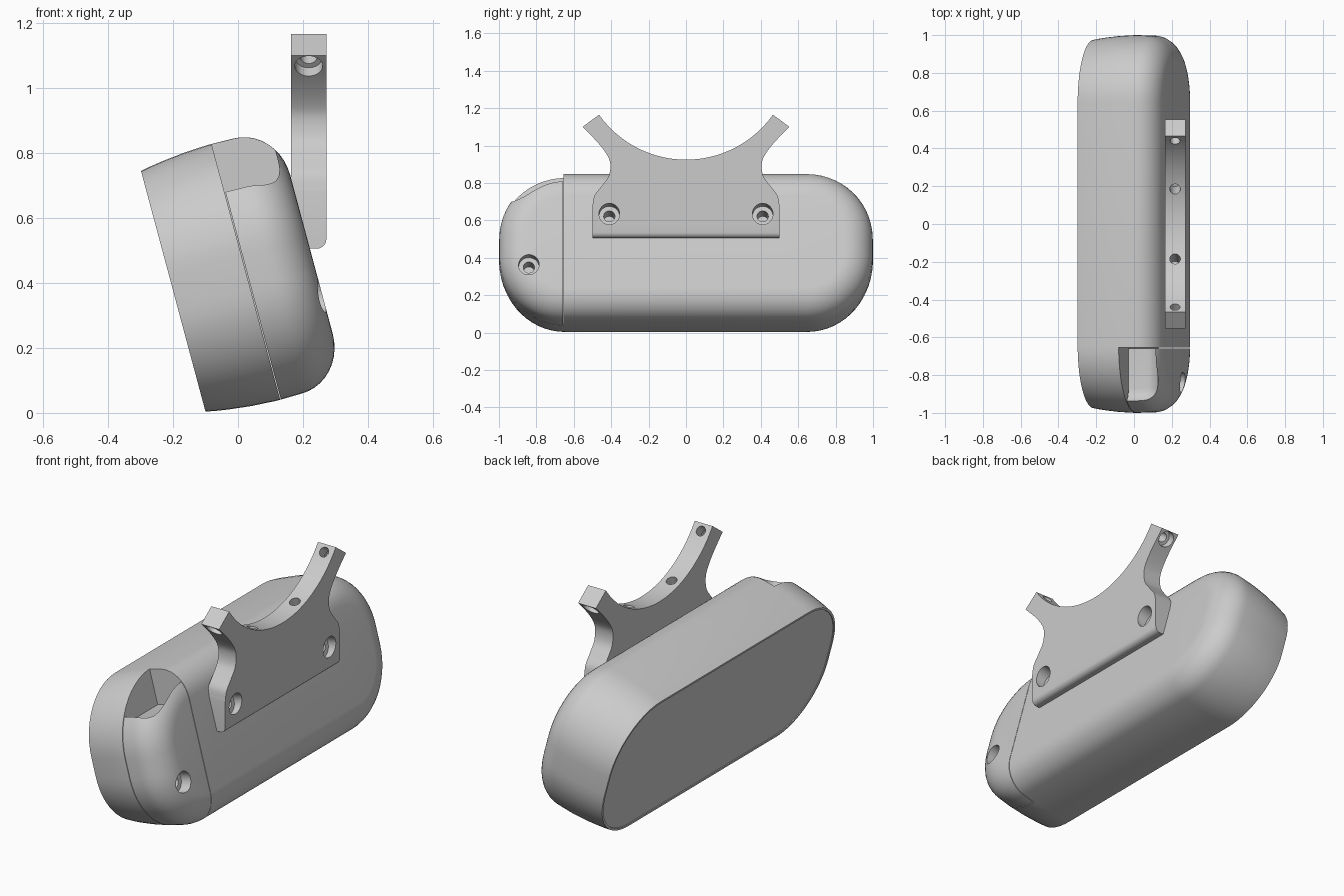
import bpy, bmesh
from math import sin, cos, pi, radians, sqrt
from mathutils import Matrix, Vector

cube = bpy.data.objects.get("Cube")
if cube:
    bpy.data.objects.remove(cube, do_unlink=True)

grey = bpy.data.materials.new("plain grey")
grey.use_nodes = True
COLOUR = (0.6, 0.6, 0.6, 1)
grey.diffuse_color = COLOUR
grey.node_tree.nodes["Principled BSDF"].inputs["Base Color"].default_value = COLOUR

# Housing frame: x = depth, y = length, z = height, leaning back 15 degrees
TILT = Matrix.Translation((-0.1, 0, 0.004)) @ Matrix.Rotation(radians(-15), 4, 'Y')
LEAN = (TILT.to_3x3() @ Vector((1, 0, 0))).normalized()


def make(name, bm, matrix=Matrix()):
    bmesh.ops.transform(bm, matrix=matrix, verts=bm.verts)
    bmesh.ops.recalc_face_normals(bm, faces=bm.faces)
    mesh = bpy.data.meshes.new(name)
    bm.to_mesh(mesh)
    bm.free()
    mesh.materials.append(grey)
    obj = bpy.data.objects.new(name, mesh)
    bpy.context.collection.objects.link(obj)
    return obj


def box(name, low, high, matrix, bevel=0):
    bm = bmesh.new()
    bmesh.ops.create_cube(bm, size=1)
    low, high = Vector(low), Vector(high)
    for v in bm.verts:
        v.co = (low + high) / 2 + v.co * (high - low)
    if bevel:
        bmesh.ops.bevel(bm, geom=bm.edges[:], offset=bevel, segments=6,
                        profile=0.5, affect='EDGES')
    return make(name, bm, matrix)


def rod(centre, axis, radius, depth):
    """Cylinder cutter reaching depth to both sides of centre."""
    bm = bmesh.new()
    bmesh.ops.create_cone(bm, cap_ends=True, segments=32, radius1=radius,
                          radius2=radius, depth=2 * depth)
    turn = Vector((0, 0, 1)).rotation_difference(Vector(axis)).to_matrix().to_4x4()
    return make("hole_cutter", bm, Matrix.Translation(centre) @ turn)


def combine(obj, cutter, operation='DIFFERENCE', keep=False):
    mod = obj.modifiers.new("cut", 'BOOLEAN')
    mod.operation, mod.object, mod.solver = operation, cutter, 'EXACT'
    bpy.context.view_layer.objects.active = obj
    bpy.ops.object.modifier_apply(modifier=mod.name)
    if not keep:
        bpy.data.objects.remove(cutter, do_unlink=True)


def housing(name):
    """Loft of rounded rectangles that swell, then round over at the back."""
    profile = [(0, 0), (0.03, 0.006), (0.07, 0.012), (0.14, 0.02), (0.22, 0.0245)]
    profile += [(0.3 + 0.14 * sin(a), -0.13 + 0.153 * cos(a))
                for a in [i * pi / 20 for i in range(11)]]
    bm = bmesh.new()
    rings = []
    for depth, grow in profile:
        ring = []
        for quarter in range(4):
            sy = 1 if quarter in (0, 3) else -1
            sz = 1 if quarter < 2 else -1
            for i in range(15):
                a = (quarter + i / 14) * pi / 2
                r = 0.33 + grow
                ring.append(bm.verts.new((depth, sy * 0.645 + r * cos(a),
                                          0.383 + sz * 0.053 + r * sin(a))))
        rings.append(ring)
    for r1, r2 in zip(rings, rings[1:]):
        for i in range(len(r1)):
            j = (i + 1) % len(r1)
            bm.faces.new((r1[i], r1[j], r2[j], r2[i]))
    base = bm.faces.new(rings[0])
    bm.faces.new(rings[-1])
    bmesh.ops.recalc_face_normals(bm, faces=bm.faces)
    # Shallow lip around the flat side
    bmesh.ops.inset_region(bm, faces=[base], thickness=0.012)
    bmesh.ops.inset_region(bm, faces=[base], thickness=0.001, depth=-0.004)
    return make(name, bm, TILT)


# Housing with a step for the cap, and the cap with a hairline seam
SEAM, SPLIT, GAP = 0.231, -0.655, 0.003
body = housing("housing")
end_cap = housing("end_cap")
combine(body, box("step", (SEAM, -1.2, -0.3), (0.7, SPLIT, 1.2), TILT))
combine(end_cap, box("cap_area", (SEAM + GAP, -1.2, -0.3),
                     (0.7, SPLIT - GAP, 1.2), TILT), 'INTERSECT')

# Finger pocket in the upper edge of the cap
combine(end_cap, box("pocket", (0.12, -0.95, 0.6), (0.415, -0.56, 1.1), TILT, 0.08))

# Counterbored screw hole in the cap
hole = TILT @ Vector((0.44, -0.84, 0.255))
combine(end_cap, rod(hole, LEAN, 0.055, 0.06))
combine(end_cap, rod(hole, LEAN, 0.03, 0.16))


def spline(points, steps=6):
    """Smooth curve through the points."""
    pts = [Vector(p) for p in points]
    pts = [2 * pts[0] - pts[1]] + pts + [2 * pts[-1] - pts[-2]]
    out = []
    for a, b, c, d in zip(pts, pts[1:], pts[2:], pts[3:]):
        for i in range(steps):
            t = i / steps
            out.append(0.5 * (2 * b + (c - a) * t + (2 * a - 5 * b + 4 * c - d) * t * t
                              + (3 * b - a - 3 * c + d) * t ** 3))
    return out + [pts[-2]]


# Cradle bracket outline: side, waist and arm, then the arc, mirrored
RADIUS, ARC_Z, X0, X1 = 0.57, 1.495, 0.163, 0.272
half = [(0.5, 0.505)] + [tuple(p) for p in spline(
    [(0.5, 0.68), (0.488, 0.735), (0.45, 0.785), (0.412, 0.84), (0.405, 0.905),
     (0.425, 0.955), (0.475, 1.02), (0.553, 1.1)])]
for i in range(20):
    y = 0.465 * (1 - i / 20)
    half.append((y, ARC_Z - sqrt(RADIUS ** 2 - y * y)))
outline = half + [(0, ARC_Z - RADIUS)] + [(-y, z) for y, z in reversed(half)]

bm = bmesh.new()
face = bm.faces.new([bm.verts.new((X0, y, z)) for y, z in outline])
moved = bmesh.ops.extrude_face_region(bm, geom=[face])["geom"]
bmesh.ops.translate(bm, vec=(X1 - X0, 0, 0),
                    verts=[g for g in moved if isinstance(g, bmesh.types.BMVert)])
foot = [e for e in bm.edges if all(v.co.z < 0.51 for v in e.verts)
        and abs(e.verts[0].co.y - e.verts[1].co.y) > 0.5]
bmesh.ops.bevel(bm, geom=foot, offset=0.03, segments=5, profile=0.5, affect='EDGES')
bracket = make("cradle_bracket", bm)

XM = (X0 + X1) / 2
for side in (-1, 1):
    # Counterbored mounting holes, continuing into the housing
    mount = (X1, side * 0.41, 0.635)
    combine(bracket, rod(mount, LEAN, 0.055, 0.05))
    cutter = rod(mount, LEAN, 0.03, 0.16)
    combine(bracket, cutter, keep=True)
    combine(body, cutter)
    combine(body, rod(mount, LEAN, 0.055, 0.05))
    # Arm holes with a wide recess on the outer side
    axis = Vector((0, side * 0.44, -0.362)).normalized()
    centre = Vector((XM, 0, ARC_Z))
    combine(bracket, rod(centre + axis * RADIUS, axis, 0.026, 0.2))
    combine(bracket, rod(centre + axis * (RADIUS + 0.15), axis, 0.043, 0.09))
    # Small blind holes in the arc
    axis = Vector((0, side * 0.185, -0.539)).normalized()
    combine(bracket, rod(centre + axis * RADIUS, axis, 0.028, 0.12))

# Smooth curves, sharp creases
bpy.ops.object.select_all(action='DESELECT')
for obj in (body, end_cap, bracket):
    obj.select_set(True)
bpy.context.view_layer.objects.active = body
bpy.ops.object.shade_smooth_by_angle(angle=radians(30))
